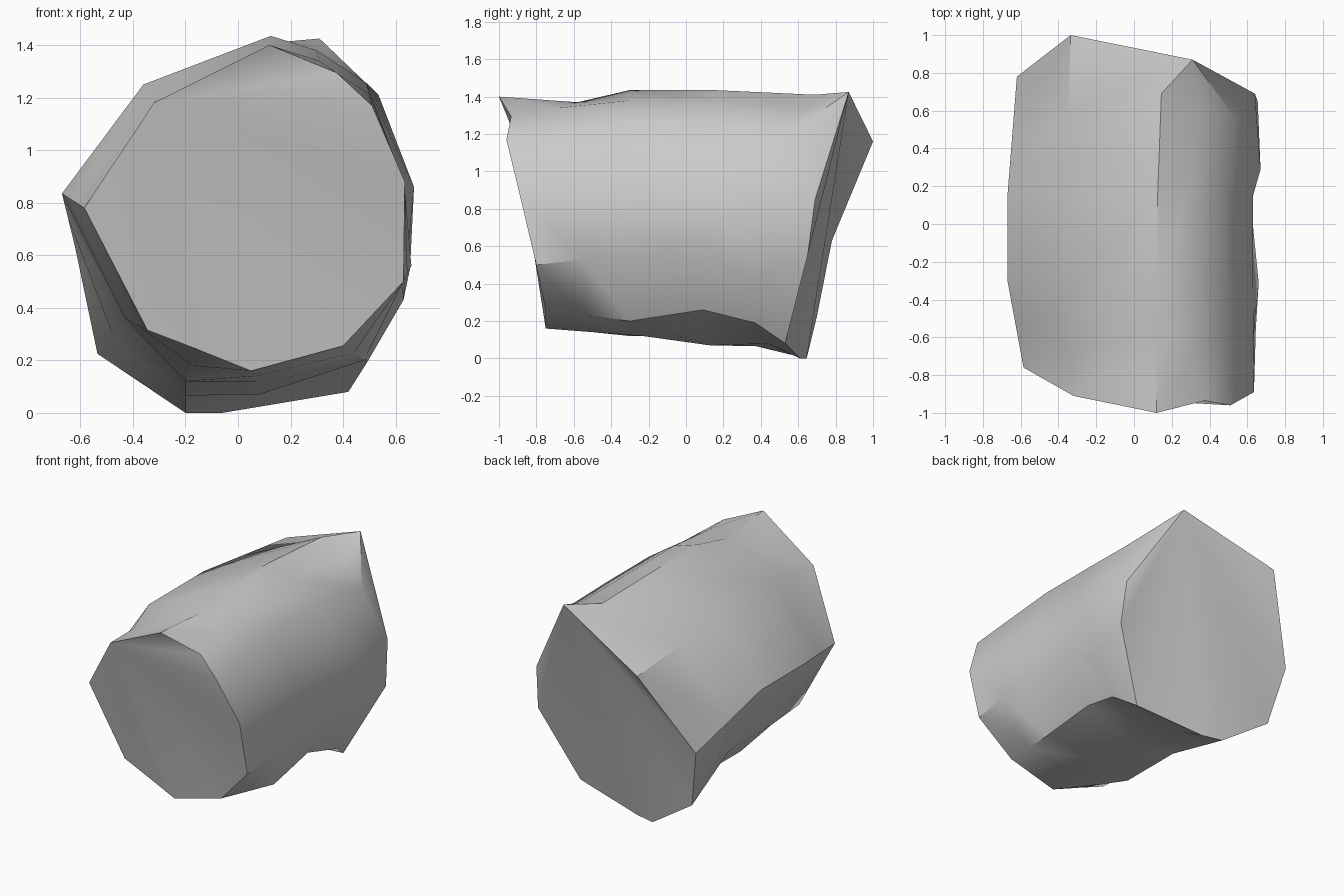
import bpy
import bmesh
from math import radians
from mathutils import Vector

default_cube = bpy.data.objects.get("Cube")
if default_cube:
    bpy.data.objects.remove(default_cube, do_unlink=True)


def make_material(name, colour):
    material = bpy.data.materials.new(name)
    material.use_nodes = True
    material.diffuse_color = colour
    shader = next(n for n in material.node_tree.nodes if n.type == "BSDF_PRINCIPLED")
    shader.inputs["Base Color"].default_value = colour
    shader.inputs["Roughness"].default_value = 0.8
    return material


# Names of the lengthwise ridges, going once around the trunk
RIDGES = ["crown", "crown_left", "left_top", "left_upper", "left_lower",
          "under_left", "under_middle", "under_right", "right_lower",
          "right_upper", "right_top"]


def section(points):
    """Pair each ridge name with a point of a cross-section."""
    return {ridge: Vector(point) for ridge, point in zip(RIDGES, points)}


def blend(first, second, amount):
    return {ridge: first[ridge].lerp(second[ridge], amount) for ridge in RIDGES}


def reshape(ring, **moved):
    """Move single ridge points to form dents and bulges."""
    ring = {ridge: point.copy() for ridge, point in ring.items()}
    for ridge, point in moved.items():
        ring[ridge] = Vector(point)
    return ring


def at_depth(ring, depth):
    return {ridge: Vector((p.x, depth, p.z)) for ridge, p in ring.items()}


# Front rim, leaning forward at the crown
front_rim = section([
    (.12, -1, 1.4), (.375, -.935, 1.295), (.51, -.96, 1.17), (.635, -.89, .88),
    (.63, -.8, .5), (.4, -.75, .255), (.05, -.75, .16), (-.15, -.735, .24),
    (-.345, -.72, .315), (-.585, -.76, .78), (-.32, -.91, 1.18)])

# Middle cross-section of the trunk
middle = section([
    (.125, 0, 1.435), (.3, 0, 1.38), (.49, 0, 1.255), (.63, 0, .875),
    (.64, 0, .58), (.47, 0, .23), (.08, 0, .09), (-.2, 0, .12),
    (-.43, 0, .36), (-.67, 0, .835), (-.36, 0, 1.25)])

# Back rim, three ridges meeting in one raised tip
tip = (.31, .87, 1.425)
back_rim = section([
    tip, tip, tip, (.64, .69, .85),
    (.655, .65, .55), (.42, .53, .08), (-.06, .61, 0), (-.2, .645, 0),
    (-.535, .7, .225), (-.62, .78, .63), (-.335, 1, 1.16)])

# Inner rings derived from the three profiles
waist = reshape(at_depth(middle, -.3),
                left_lower=(.66, -.31, .56), under_left=(.48, -.3, .2),
                under_middle=(.08, -.23, .12), right_top=(-.36, -.44, 1.25))
belly = reshape(at_depth(middle, .15),
                left_lower=(.62, .09, .6), under_left=(.46, .09, .26),
                under_middle=(.08, .13, .07))
neck = reshape(blend(front_rim, waist, .5),
               crown=(.115, -.58, 1.37), crown_left=(.31, -.68, 1.34),
               right_top=(-.31, -.68, 1.19))
shoulder = reshape(blend(belly, back_rim, .45),
                   crown=(.145, .69, 1.41), crown_left=(.36, .62, 1.33),
                   left_top=(.535, .56, 1.21), left_upper=(.67, .29, .86),
                   left_lower=(.63, .34, .43), under_left=(.49, .37, .19),
                   under_middle=(0, .44, .08))
rings = [front_rim, neck, waist, belly, shoulder, back_rim]

# Skin the rings
bm = bmesh.new()
loops = [[bm.verts.new(ring[ridge]) for ridge in RIDGES] for ring in rings]
count = len(RIDGES)
for near, far in zip(loops, loops[1:]):
    for i in range(count):
        j = (i + 1) % count
        bm.faces.new((near[i], near[j], far[j], far[i]))


def fan_cap(loop, pivot_name):
    """Close an end with triangles spreading from one rim point."""
    start = RIDGES.index(pivot_name)
    order = loop[start:] + loop[:start]
    for a, b in zip(order[1:], order[2:]):
        bm.faces.new((order[0], a, b))


fan_cap(loops[0], "right_top")
fan_cap(loops[-1], "crown")
bmesh.ops.remove_doubles(bm, verts=bm.verts[:], dist=0.0005)
bmesh.ops.dissolve_degenerate(bm, edges=bm.edges[:], dist=0.0005)
bmesh.ops.recalc_face_normals(bm, faces=bm.faces[:])

mesh = bpy.data.meshes.new("trunk_block")
bm.to_mesh(mesh)
bm.free()
mesh.materials.append(make_material("plain grey", (0.6, 0.6, 0.6, 1.0)))
trunk = bpy.data.objects.new("trunk_block", mesh)
bpy.context.collection.objects.link(trunk)

# Soft sides with crisp rims
bpy.ops.object.select_all(action="DESELECT")
trunk.select_set(True)
bpy.context.view_layer.objects.active = trunk
bpy.ops.object.shade_smooth_by_angle(angle=radians(38))
